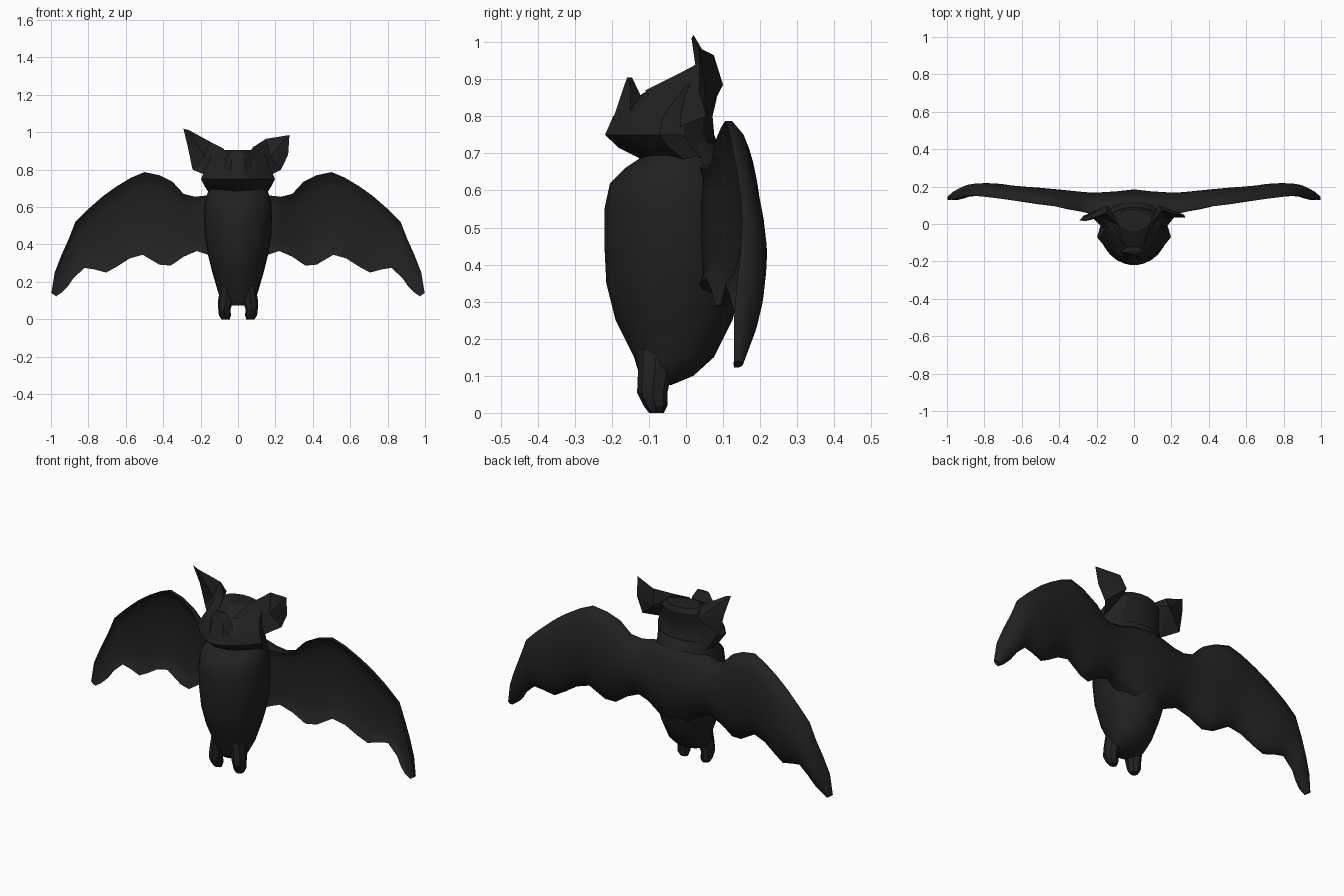
import bpy, bmesh, math

cube = bpy.data.objects.get("Cube")
if cube:
    bpy.data.objects.remove(cube)

fur = bpy.data.materials.new("charcoal_black")
fur.use_nodes = True
COLOUR = (0.015, 0.015, 0.015, 1)
fur.diffuse_color = COLOUR
fur.node_tree.nodes["Principled BSDF"].inputs["Base Color"].default_value = COLOUR


def finish(name, bm, angle, mirror=False):
    """Turn a bmesh into a shaded object."""
    bmesh.ops.recalc_face_normals(bm, faces=bm.faces)
    mesh = bpy.data.meshes.new(name)
    bm.to_mesh(mesh)
    bm.free()
    mesh.materials.append(fur)
    ob = bpy.data.objects.new(name, mesh)
    bpy.context.collection.objects.link(ob)
    bpy.ops.object.select_all(action='DESELECT')
    ob.select_set(True)
    bpy.context.view_layer.objects.active = ob
    if angle:
        bpy.ops.object.shade_smooth_by_angle(angle=math.radians(angle))
    if mirror:
        ob.modifiers.new("mirror", 'MIRROR')


def loft(name, rings, angle, mirror=False, caps=True):
    """Skin a list of equal rings and cap the ends."""
    bm = bmesh.new()
    loops = [[bm.verts.new(p) for p in ring] for ring in rings]
    n = len(loops[0])
    for a, b in zip(loops, loops[1:]):
        for i in range(n):
            j = (i + 1) % n
            bm.faces.new((a[i], a[j], b[j], b[i]))
    if caps:
        bm.faces.new(loops[0])
    bm.faces.new(loops[-1])
    finish(name, bm, angle, mirror)


def oval(z, half, front, back, n, x=0, taper=0):
    """Horizontal ring, optionally narrowed towards the front."""
    mid, depth = (front + back) / 2, (back - front) / 2
    ring = []
    for i in range(n):
        a = 2 * math.pi * i / n
        narrow = 1 - taper * max(0, -math.sin(a))
        ring.append((x + half * narrow * math.cos(a), mid + depth * math.sin(a), z))
    return ring


# Torso: height, half width, front y, back y
torso = [(.075, .05, -.11, -.04), (.1, .09, -.125, .02), (.15, .108, -.14, .075),
         (.25, .137, -.19, .125), (.35, .162, -.215, .155), (.45, .178, -.22, .17),
         (.55, .182, -.22, .168), (.62, .178, -.205, .15), (.66, .168, -.165, .132),
         (.69, .158, -.12, .118), (.73, .148, -.08, .09)]
loft("torso", [oval(*s, 24) for s in torso], 50)

# Head: wide at the cheeks, tapering to a muzzle
head = [(.66, .14, -.08, .115), (.69, .165, -.135, .108), (.715, .18, -.185, .092),
        (.75, .198, -.222, .08), (.8, .175, -.2, .075), (.845, .155, -.145, .085),
        (.88, .145, -.09, .09), (.905, .1, -.04, .08)]
loft("head", [oval(*s, 14, taper=.45) for s in head], 20)

# Upright nose leaf
loft("nose_leaf", [oval(.79, .08, -.205, -.1, 6), oval(.86, .065, -.178, -.12, 6),
                   oval(.905, .035, -.16, -.145, 6)], 0)


# Ears: angular rim running down to the brow, hollow front, raised back
def ear(name, side, rim, hollow, back):
    bm = bmesh.new()
    ring = [bm.verts.new((side * x, y, z)) for x, y, z in rim]
    for centre in (hollow, back):
        hub = bm.verts.new((side * centre[0], centre[1], centre[2]))
        for i, v in enumerate(ring):
            bm.faces.new((v, ring[(i + 1) % len(ring)], hub))
    finish(name, bm, 0)


ear("left_ear", 1, [(.05, -.11, .87), (.08, -.01, .92), (.15, .075, .965),
                    (.275, .035, .985), (.268, .05, .88), (.23, .055, .8),
                    (.17, -.02, .77)],
    (.17, .035, .87), (.13, .1, .885))
ear("right_ear", -1, [(.05, -.11, .87), (.08, -.01, .915), (.15, .06, .95),
                      (.26, .015, 1.01), (.292, .02, 1.02), (.268, .045, .92),
                      (.243, .055, .8), (.17, -.02, .77)],
    (.18, .035, .87), (.14, .1, .885))

# Wings: top x, top z, bottom x, bottom z, edge y, backward bulge, thickness
ribs = [(0, .69, 0, .27, .095, .05, .08), (.09, .68, .09, .3, .085, .04, .1),
        (.17, .662, .16, .345, .07, .035, .13),
        (.23, .655, .22, .365, .078, .042, .095), (.29, .67, .29, .335, .085, .053, .07),
        (.35, .735, .36, .287, .093, .06, .053), (.42, .77, .42, .292, .105, .06, .042),
        (.5, .787, .51, .345, .115, .06, .038), (.57, .758, .58, .325, .125, .056, .036),
        (.65, .71, .65, .28, .135, .053, .035), (.72, .66, .705, .25, .145, .052, .035),
        (.8, .59, .77, .267, .155, .046, .035), (.87, .52, .82, .275, .16, .04, .034),
        (.905, .43, .88, .22, .155, .037, .034), (.945, .34, .91, .175, .145, .032, .034),
        (.98, .25, .94, .145, .137, .022, .032), (.998, .14, .972, .123, .136, .005, .026)]
STEPS = 12


def rib_ring(tx, tz, bx, bz, y, bulge, thick):
    front, back = [], []
    for i in range(STEPS + 1):
        t = i / STEPS
        arch = math.sin(math.pi * t) if 0 < t < 1 else 0
        mid = y + bulge * arch ** .55
        half = thick * (.25 + .25 * arch)
        x, z = tx + (bx - tx) * t, tz + (bz - tz) * t
        front.append((x, mid - half, z))
        back.append((x, mid + half, z))
    return front + back[::-1]


loft("wings", [rib_ring(*r) for r in ribs], 60, True, caps=False)

# Short legs with blunt feet
loft("legs", [oval(.17, .035, -.13, -.03, 8, .06), oval(.1, .042, -.13, -.04, 8, .065),
              oval(.055, .033, -.132, -.05, 8, .073), oval(.02, .032, -.115, -.05, 8, .07),
              oval(0, .022, -.1, -.06, 8, .066)], 25, True)
